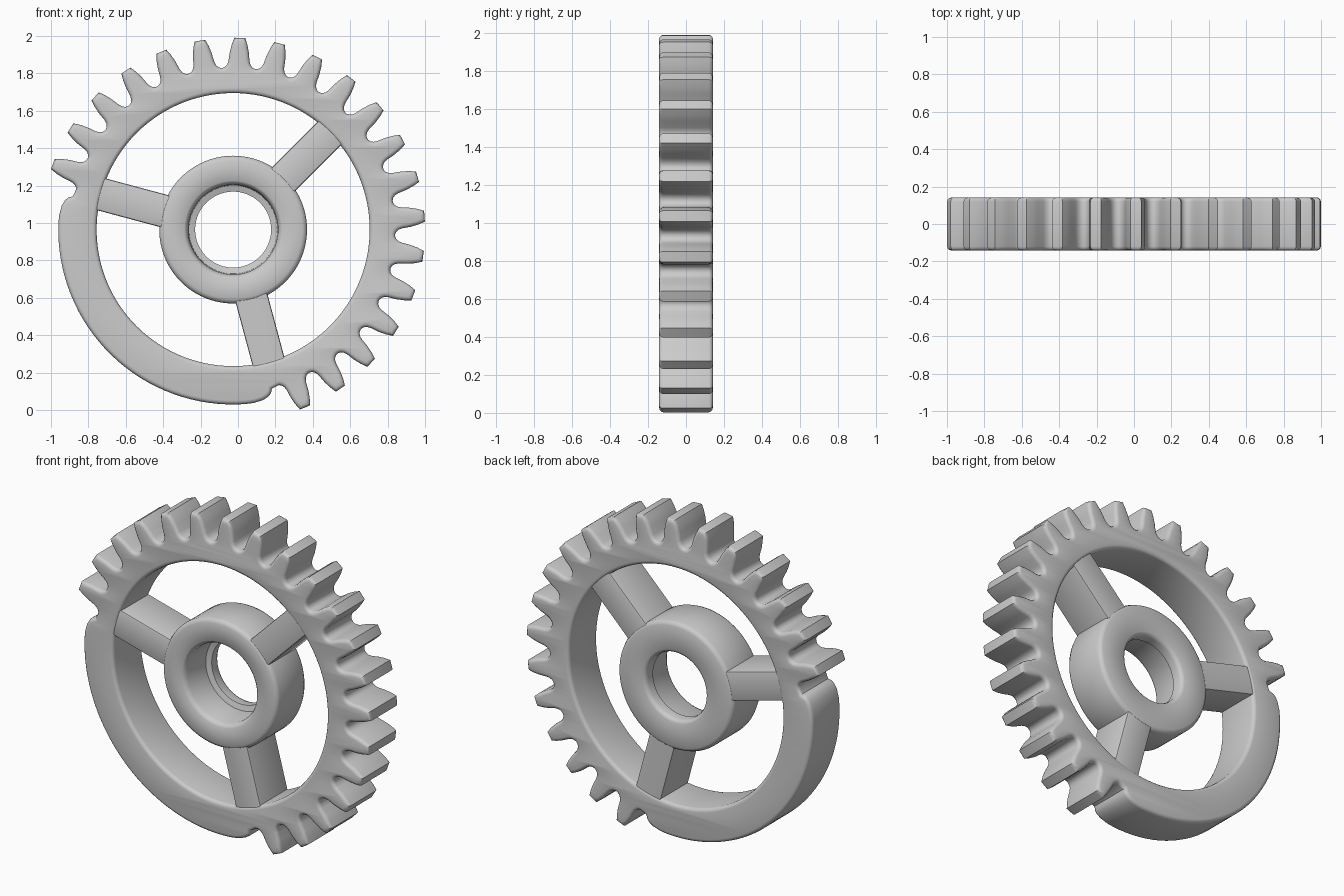
import bpy, bmesh, math
from mathutils import Matrix, Vector

if "Cube" in bpy.data.objects:
    bpy.data.objects.remove(bpy.data.objects["Cube"], do_unlink=True)

CENTRE = Vector((-0.026, 0, 0.965))
HALF = 0.142          # half thickness of the wheel
ROUND = 0.022         # softened edge radius
# Wheel plane is local XY; local +Z becomes the front
PLACE = Matrix.Translation(CENTRE) @ Matrix.Rotation(math.pi / 2, 4, 'X')


def polar(r, deg):
    a = math.radians(deg)
    return (r * math.cos(a), r * math.sin(a))


def smooth(obj, angle=40):
    bpy.ops.object.select_all(action='DESELECT')
    obj.select_set(True)
    bpy.context.view_layer.objects.active = obj
    bpy.ops.object.shade_smooth_by_angle(angle=math.radians(angle))


def add_mesh(name, bm):
    bmesh.ops.recalc_face_normals(bm, faces=bm.faces)
    mesh = bpy.data.meshes.new(name)
    bm.to_mesh(mesh)
    bm.free()
    obj = bpy.data.objects.new(name, mesh)
    bpy.context.collection.objects.link(obj)
    obj.matrix_world = PLACE
    smooth(obj)
    return obj


def add_plate(name, outlines):
    """Filled outlines with holes, extruded with rounded edges."""
    curve = bpy.data.curves.new(name, 'CURVE')
    curve.dimensions = '2D'
    curve.fill_mode = 'BOTH'
    for points in outlines:
        spline = curve.splines.new('POLY')
        spline.points.add(len(points) - 1)
        for p, (x, y) in zip(spline.points, points):
            p.co = (x, y, 0, 1)
        spline.use_cyclic_u = True
    curve.extrude = HALF - ROUND
    curve.bevel_depth = ROUND
    curve.bevel_resolution = 2
    curve.offset = -ROUND
    obj = bpy.data.objects.new(name, curve)
    bpy.context.collection.objects.link(obj)
    obj.matrix_world = PLACE
    bpy.ops.object.select_all(action='DESELECT')
    obj.select_set(True)
    bpy.context.view_layer.objects.active = obj
    bpy.ops.object.convert(target='MESH')
    obj = bpy.context.object
    bm = bmesh.new()
    bm.from_mesh(obj.data)
    bmesh.ops.remove_doubles(bm, verts=bm.verts, dist=0.0003)
    bm.to_mesh(obj.data)
    bm.free()
    smooth(obj)
    return obj


# Toothed rim: twenty teeth, then a plain raised sector
flank = [(0.867, 0.085), (0.872, 0.073), (0.885, 0.062), (0.905, 0.056),
         (0.95, 0.051), (0.99, 0.042), (1.026, 0.029)]
STEP, FIRST, TEETH = 12, -68, 20
outer = []
for i in range(TEETH):
    mid = FIRST + STEP * i
    for side, pts in ((-1, flank), (1, flank[::-1])):
        outer += [polar(r, mid + side * math.degrees(h / r)) for r, h in pts]

corner = [(0.875, 168.3), (0.896, 168.9), (0.912, 170), (0.925, 172), (0.933, 175)]
mirror_sum = FIRST + 160 + 360          # sector is symmetric about its middle
outer += [polar(r, a) for r, a in corner]
outer += [polar(0.935, a) for a in range(178, 276, 3)]
outer += [polar(r, mirror_sum - a) for r, a in reversed(corner)]
inner = [polar(0.73, a) for a in range(0, 360, 3)]
add_plate("toothed_rim", [outer, inner])

# Hub: turned ring with a stepped bore
R = 0.395
profile = [(R, HALF - 0.025), (R - 0.008, HALF - 0.008), (R - 0.025, HALF),
           (0.262, HALF), (0.25, HALF - 0.01), (0.24, HALF - 0.03),
           (0.236, -0.06), (0.203, -0.07), (0.203, -HALF + 0.025),
           (0.21, -HALF + 0.008), (0.225, -HALF), (R - 0.025, -HALF),
           (R - 0.008, -HALF + 0.008), (R, -HALF + 0.025)]
bm = bmesh.new()
SEG = 96
rings = [[bm.verts.new((*polar(r, 360 * s / SEG), z)) for r, z in profile]
         for s in range(SEG)]
for s in range(SEG):
    a, b = rings[s], rings[(s + 1) % SEG]
    for k in range(len(profile)):
        n = (k + 1) % len(profile)
        bm.faces.new((a[k], b[k], b[n], a[n]))
add_mesh("hub", bm)

# Three spokes, slightly recessed from the rim and hub faces
START, END, WIDTH = 0.35, 0.80, 0.176
for i, name in enumerate(("upper_left_spoke", "right_spoke", "lower_spoke")):
    bm = bmesh.new()
    bmesh.ops.create_cube(bm, size=1)
    bmesh.ops.scale(bm, verts=bm.verts, vec=(END - START, WIDTH, 2 * HALF - 0.012))
    long_edges = [e for e in bm.edges
                  if abs(e.verts[0].co.x - e.verts[1].co.x) > 0.1]
    bmesh.ops.bevel(bm, geom=long_edges, offset=0.01, segments=2,
                    profile=0.5, affect='EDGES')
    bmesh.ops.translate(bm, verts=bm.verts, vec=((START + END) / 2, 0, 0))
    turn = Matrix.Rotation(math.radians(45 + 120 * i), 3, 'Z')
    bmesh.ops.rotate(bm, verts=bm.verts, cent=(0, 0, 0), matrix=turn)
    add_mesh(name, bm)
